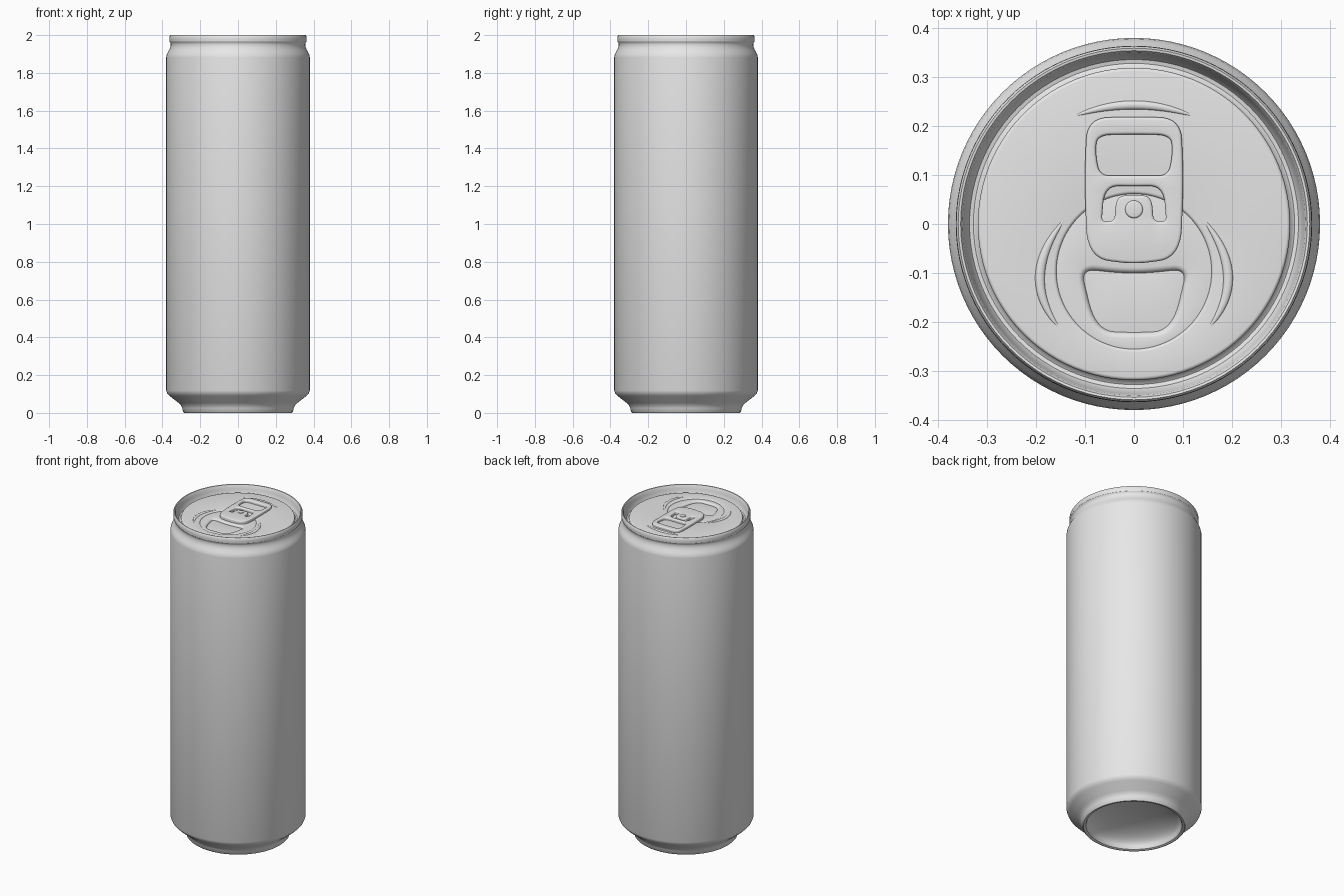
import bpy, bmesh, math
from mathutils import Vector, geometry

if "Cube" in bpy.data.objects:
    bpy.data.objects.remove(bpy.data.objects["Cube"])

# one plain metal colour
metal = bpy.data.materials.new("grey_metal")
metal.use_nodes = True
metal.diffuse_color = (0.8, 0.8, 0.8, 1)
metal.node_tree.nodes["Principled BSDF"].inputs["Base Color"].default_value = (0.8, 0.8, 0.8, 1)

PANEL_Z = 1.966
UP = Vector((0, 0, 1))


def finish(name, bm, face_up=False, sharp=35):
    bmesh.ops.remove_doubles(bm, verts=bm.verts[:], dist=1e-5)
    if face_up:
        bmesh.ops.recalc_face_normals(bm, faces=bm.faces[:])
        bm.normal_update()
        if sum(f.normal.z * f.calc_area() for f in bm.faces) < 0:
            bmesh.ops.reverse_faces(bm, faces=bm.faces[:])
    mesh = bpy.data.meshes.new(name)
    bm.to_mesh(mesh)
    bm.free()
    mesh.materials.append(metal)
    mesh.shade_smooth()
    mesh.set_sharp_from_angle(angle=math.radians(sharp))
    obj = bpy.data.objects.new(name, mesh)
    bpy.context.collection.objects.link(obj)
    return obj


def skin(bm, rows, wrap):
    """Join rows of points with quads."""
    grid = [[bm.verts.new(p) for p in row] for row in rows]
    n = len(grid[0])
    for a, b in zip(grid, grid[1:]):
        for i in range(n if wrap else n - 1):
            k = (i + 1) % n
            bm.faces.new((a[i], a[k], b[k], b[i]))
    return grid


def lathe(name, profile, segments=96):
    bm = bmesh.new()
    turns = [math.tau * i / segments for i in range(segments)]
    skin(bm, [[(r * math.cos(t), r * math.sin(t), z) for t in turns] for r, z in profile], True)
    return finish(name, bm)


def circle(r, y=0.0, n=96):
    return [Vector((r * math.cos(math.tau * i / n), y + r * math.sin(math.tau * i / n)))
            for i in range(n)]


def rounded(half, steps=8):
    """Mirror the right half of an outline and round each corner by its radius."""
    corners = half + [(-x, y, r) for x, y, r in reversed(half) if x > 0]
    out = []
    for i, (x, y, r) in enumerate(corners):
        p = Vector((x, y))
        ends = []
        for other in (corners[i - 1], corners[(i + 1) % len(corners)]):
            d = Vector(other[:2]) - p
            ends.append(p + d.normalized() * min(r, d.length * 0.48))
        for s in range(steps + 1):
            t = s / steps
            out.append(ends[0] * (1 - t) ** 2 + p * 2 * t * (1 - t) + ends[1] * t * t)
    return out


def inset(loop, d):
    """Move a loop to the left of its direction of travel."""
    out = []
    for i, p in enumerate(loop):
        t = (loop[(i + 1) % len(loop)] - loop[i - 1]).normalized()
        out.append(p + Vector((-t.y, t.x)) * d)
    return out


def plate(name, outline, holes, z0, z1, soft):
    """Flat plate with softened rim and holes."""
    bm = bmesh.new()
    edges = []
    for loop in [outline] + [h[::-1] for h in holes]:
        rows = [[(p.x, p.y, z0) for p in loop]]
        for k in range(5):
            a = math.pi / 2 * k / 4
            rows.append([(p.x, p.y, z1 - min(soft, z1 - z0) * (1 - math.sin(a)))
                         for p in inset(loop, soft * (1 - math.cos(a)))])
        top = skin(bm, rows, True)[-1]
        edges += [bm.edges.get((v, top[i - 1])) for i, v in enumerate(top)]
    bmesh.ops.triangle_fill(bm, edges=edges, use_beauty=True, normal=UP)
    return finish(name, bm, True)


def ridge(name, start, middle, end, width, height):
    """Raised crescent that tapers at both ends, bent through a middle point."""
    a, m, b = Vector(start), Vector(middle), Vector(end)
    control = m * 2 - (a + b) / 2
    bm = bmesh.new()
    rows = []
    for i in range(33):
        t = i / 32
        c = a * (1 - t) ** 2 + control * 2 * t * (1 - t) + b * t * t
        d = ((control - a) * (1 - t) + (b - control) * t).normalized()
        side = Vector((-d.y, d.x))
        size = max(0.08, math.sin(math.pi * t) ** 0.6)
        row = []
        for k in range(9):
            w = math.pi * k / 8
            p = c + side * math.cos(w) * width * size
            row.append((p.x, p.y, PANEL_Z - 0.001 + math.sin(w) * height * size))
        rows.append(row)
    skin(bm, rows, False)
    return finish(name, bm, True, 60)


# can shell: hollow domed base, foot, straight wall, neck, rolled rim, groove
dome = [(0.265 * math.sin(a), 0.015 + 0.085 * math.cos(a))
        for a in (math.pi / 2 * i / 12 for i in range(13))]
shell = dome + [
    (0.270, 0.004), (0.277, 0.0), (0.285, 0.0), (0.291, 0.006), (0.295, 0.025),
    (0.302, 0.040), (0.314, 0.052), (0.362, 0.090), (0.374, 0.102), (0.380, 0.118),
    (0.380, 1.882), (0.378, 1.895), (0.372, 1.908), (0.364, 1.922), (0.358, 1.936),
    (0.356, 1.950), (0.358, 1.960), (0.363, 1.966), (0.364, 1.980), (0.363, 1.994),
    (0.359, 2.0), (0.354, 1.999), (0.350, 1.992), (0.347, 1.975), (0.341, 1.948),
    (0.336, 1.940), (0.328, 1.938), (0.321, 1.942), (0.317, 1.950)]
lathe("can_shell", shell)

# lid panel with a shallow round recess and a deeper mouth
recess = circle(0.158, -0.097)
mouth = rounded([(0, -0.222, 0.04), (0.078, -0.218, 0.07), (0.108, -0.092, 0.03), (0, -0.103, 0.05)])
plate("lid_panel", circle(0.319), [recess], 1.944, PANEL_Z, 0.007)
plate("lid_recess", circle(0.168, -0.097), [mouth], 1.946, 1.962, 0.012)
plate("mouth_floor", inset(mouth, -0.006), [], 1.942, 1.951, 0.002)

# raised stiffening ridges
ridge("rear_ridge", (-0.12, 0.221), (0, 0.243), (0.12, 0.221), 0.009, 0.007)
for name, s in (("left_ridge", 1), ("right_ridge", -1)):
    ridge(name, (s * 0.153, -0.212), (s * 0.192, -0.105), (s * 0.142, 0.009), 0.010, 0.007)

# pull tab with finger window and arched slot around the rivet
tab = rounded([(0, -0.082, 0.03), (0.096, -0.070, 0.065), (0.101, 0.100, 0.05),
               (0.096, 0.217, 0.045), (0, 0.219, 0.03)])
window = rounded([(0, 0.099, 0.02), (0.070, 0.099, 0.02), (0.079, 0.145, 0.03),
                  (0.075, 0.182, 0.03), (0, 0.183, 0.02)])
slot = rounded([(0, 0.058, 0.015), (0.036, 0.058, 0.03), (0.040, 0.006, 0.012),
                (0.066, 0.004, 0.012), (0.060, 0.078, 0.045), (0, 0.077, 0.015)])
plate("pull_tab", tab, [window, slot], 1.960, 1.981, 0.006)
plate("rivet", circle(0.018, 0.03, 32), [], 1.975, 1.985, 0.004)
